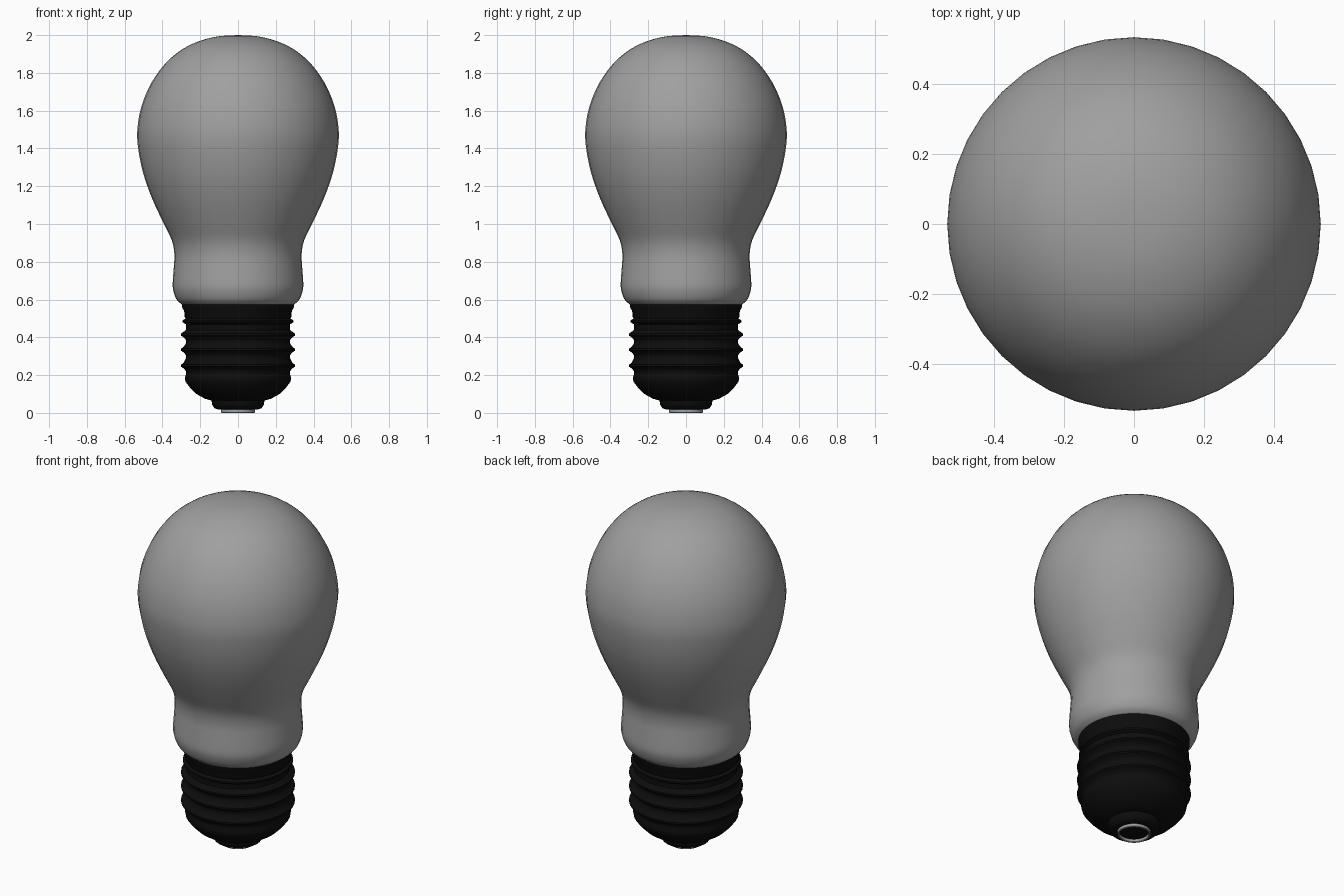
import bpy, bmesh, math
from mathutils import Vector

if "Cube" in bpy.data.objects:
    bpy.data.objects.remove(bpy.data.objects["Cube"])

SIDES = 40


def smooth_profile(pts, steps=3):
    """Catmull-Rom refinement of an (r, z) profile."""
    p = [Vector(q) for q in pts]
    p = [2 * p[0] - p[1]] + p + [2 * p[-1] - p[-2]]
    out = []
    for i in range(1, len(p) - 2):
        a, b, c, d = p[i - 1:i + 3]
        for s in range(steps):
            t = s / steps
            out.append(0.5 * (2 * b + (c - a) * t + (2 * a - 5 * b + 4 * c - d) * t * t
                              + (3 * b - a - 3 * c + d) * t ** 3))
    return out + [p[-2]]


def material(name, value):
    mat = bpy.data.materials.new(name)
    mat.diffuse_color = (value, value, value, 1)
    mat.use_nodes = True
    mat.node_tree.nodes["Principled BSDF"].inputs["Base Color"].default_value = mat.diffuse_color
    return mat


def lathe(name, profile, mat, closed=False, angle=40):
    bm = bmesh.new()
    vs = [bm.verts.new((max(r, 0), 0, z)) for r, z in profile]
    es = [bm.edges.new(pair) for pair in zip(vs, vs[1:])]
    if closed:
        es.append(bm.edges.new((vs[-1], vs[0])))
    bmesh.ops.spin(bm, geom=vs + es, cent=(0, 0, 0), axis=(0, 0, 1),
                   angle=2 * math.pi, steps=SIDES, use_merge=True)
    bmesh.ops.remove_doubles(bm, verts=bm.verts, dist=1e-5)
    bmesh.ops.recalc_face_normals(bm, faces=bm.faces)
    me = bpy.data.meshes.new(name)
    bm.to_mesh(me)
    bm.free()
    ob = bpy.data.objects.new(name, me)
    bpy.context.collection.objects.link(ob)
    me.materials.append(mat)
    bpy.ops.object.select_all(action='DESELECT')
    ob.select_set(True)
    bpy.context.view_layer.objects.active = ob
    bpy.ops.object.shade_smooth_by_angle(angle=math.radians(angle))
    return ob


black = material("black", 0.004)
grey = material("grey", 0.35)

# Glass bulb, with a flat underside meeting the cap
glass = [(0.295, 0.572), (0.323, 0.597), (0.34, 0.637), (0.346, 0.68), (0.34, 0.77),
         (0.337, 0.84), (0.351, 0.915), (0.397, 1.01), (0.457, 1.14), (0.505, 1.28),
         (0.531, 1.42), (0.531, 1.52), (0.509, 1.63), (0.46, 1.745), (0.385, 1.85),
         (0.295, 1.925), (0.2, 1.97), (0.1, 1.994), (0, 2.0)]
lathe("glass_bulb", [(0, 0.572)] + smooth_profile(glass), grey)

# Threaded screw cap: collar, repeated ridges, tapered shoulder
cap = [(0, 0.575), (0.297, 0.575), (0.297, 0.56), (0.285, 0.54), (0.283, 0.51)]
for z, r in ((0.485, 0.293), (0.415, 0.303), (0.335, 0.303), (0.25, 0.303)):
    cap += [(r - 0.015, z + 0.014), (r, z + 0.005), (r, z - 0.005),
            (r - 0.017, z - 0.016), (0.275, z - 0.03), (0.275, z - 0.045)]
cap += [(0.282, 0.185), (0.278, 0.165), (0.255, 0.135), (0.22, 0.10),
        (0.175, 0.075), (0.14, 0.065), (0, 0.065)]
lathe("screw_cap", cap, black)

# Insulator under the cap
lathe("insulator", [(0, 0.07), (0.14, 0.07), (0.138, 0.045), (0.125, 0.025),
                    (0.105, 0.018), (0, 0.015)], black)

# Thin contact ring at the very bottom
lathe("contact_ring", [(0.089, 0.02), (0.089, 0.003), (0.086, 0.0), (0.081, 0.0),
                       (0.078, 0.003), (0.078, 0.02)], grey, closed=True)
